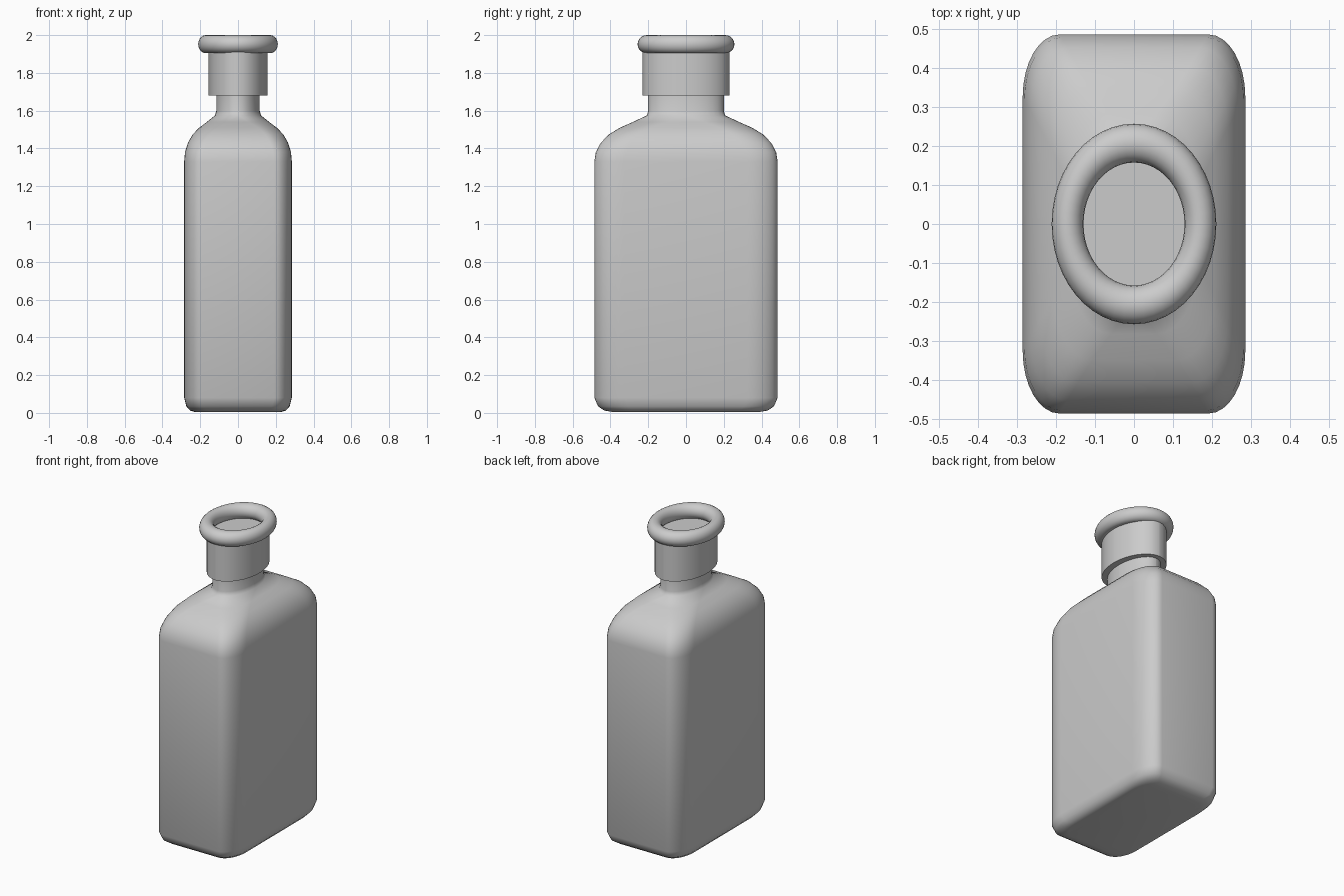
import bpy, bmesh, math

if "Cube" in bpy.data.objects:
    bpy.data.objects.remove(bpy.data.objects["Cube"])

HX, HY = 0.285, 0.485   # half width and half depth of the body
CORNER_STEPS = 8


def ring(hx, hy, r, z):
    """Rounded rectangle; r is the corner share: 1 gives an ellipse."""
    pts = []
    for q in range(4):
        sx, sy = (1, -1, -1, 1)[q], (1, 1, -1, -1)[q]
        for i in range(CORNER_STEPS + 1):
            a = math.pi / 2 * (q + (i + 0.02) / (CORNER_STEPS + 0.04))
            u = sx * (1 - r) + r * math.cos(a)
            v = sy * (1 - r) + r * math.sin(a)
            pts.append((u * hx, v * hy, z))
    return pts


def loft(name, sections, angle):
    bm = bmesh.new()
    loops = [[bm.verts.new(p) for p in ring(*s)] for s in sections]
    n = len(loops[0])
    for lo, hi in zip(loops, loops[1:]):
        for i in range(n):
            j = (i + 1) % n
            bm.faces.new((lo[i], lo[j], hi[j], hi[i]))
    bm.faces.new(loops[0][::-1])
    bm.faces.new(loops[-1])
    mesh = bpy.data.meshes.new(name)
    bm.to_mesh(mesh)
    bm.free()
    ob = bpy.data.objects.new(name, mesh)
    bpy.context.collection.objects.link(ob)
    bpy.ops.object.select_all(action='DESELECT')
    ob.select_set(True)
    bpy.context.view_layer.objects.active = ob
    bpy.ops.object.shade_smooth_by_angle(angle=math.radians(angle))
    return ob


# Body and shoulders: (height, scale, corner share)
profile = [(0.005, 0.80, 0.36), (0.012, 0.89, 0.35), (0.035, 0.96, 0.34),
           (0.08, 1.0, 0.33), (1.33, 1.0, 0.33), (1.38, 0.985, 0.34),
           (1.43, 0.93, 0.36), (1.475, 0.84, 0.40), (1.51, 0.72, 0.48),
           (1.54, 0.58, 0.65)]
sections = [(HX * s, HY * s, r, z) for z, s, r in profile]
# Oval neck
sections += [(0.122, 0.207, 0.95, 1.575), (0.115, 0.2, 1, 1.60), (0.115, 0.2, 1, 1.72)]
loft("bottle_body", sections, 60)

# Collar around the neck, closed at the top
loft("neck_collar", [(0.155, 0.23, 1, 1.68), (0.155, 0.23, 1, 1.91)], 40)

# Rolled lip
bpy.ops.mesh.primitive_torus_add(major_radius=1, minor_radius=0.24, major_segments=48,
                                 minor_segments=20, location=(0, 0, 1.952))
lip = bpy.context.object
lip.name = "rolled_lip"
lip.scale = (0.17, 0.207, 0.2)
bpy.ops.object.shade_smooth()
